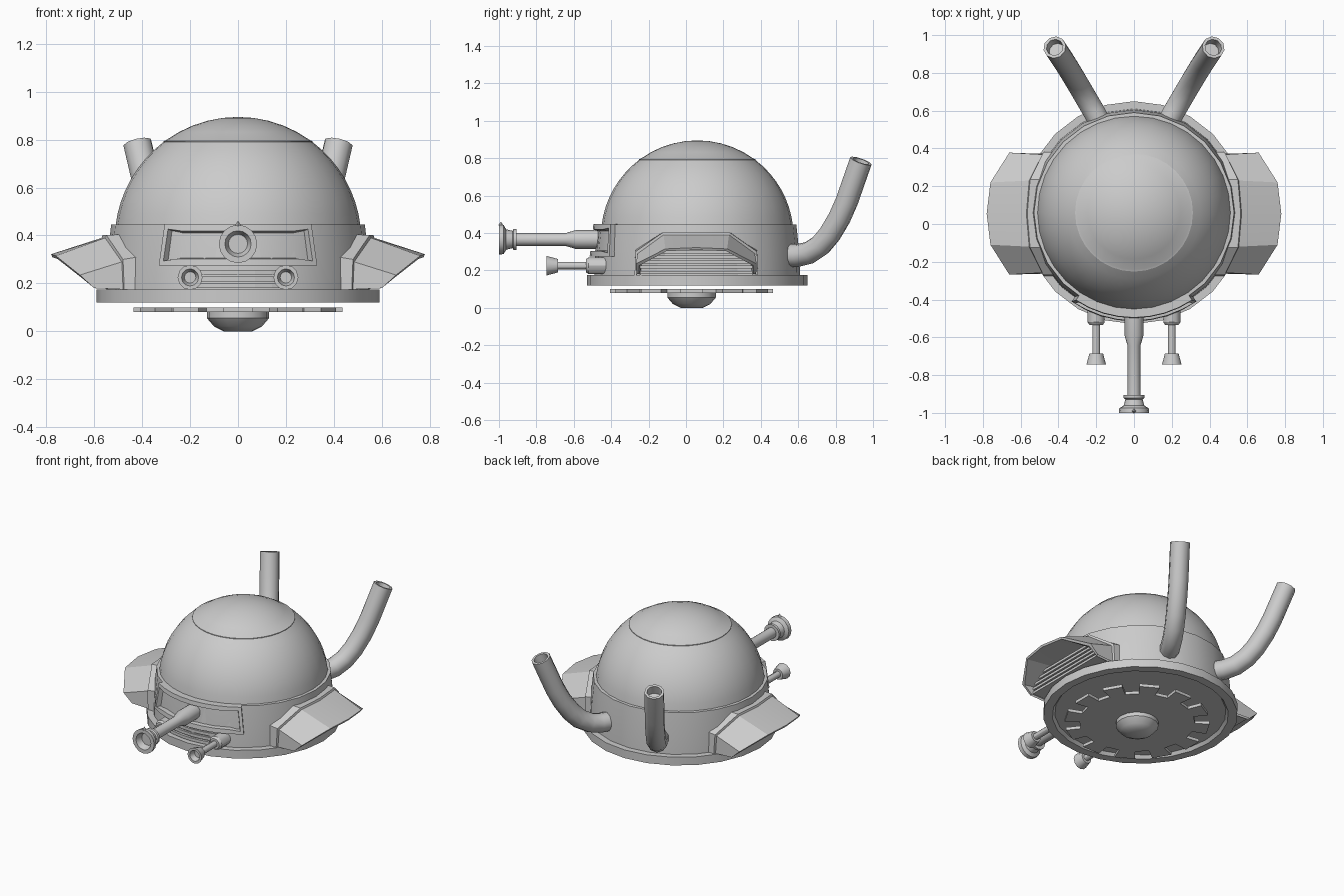
import bpy, bmesh, math
from mathutils import Matrix, Vector

if "Cube" in bpy.data.objects:
    bpy.data.objects.remove(bpy.data.objects["Cube"])

YC = 0.06  # centre of the dome in y


def finish(name, bm, angle=30, mirror=False):
    bmesh.ops.remove_doubles(bm, verts=bm.verts, dist=1e-5)
    bmesh.ops.recalc_face_normals(bm, faces=bm.faces)
    me = bpy.data.meshes.new(name)
    bm.to_mesh(me)
    bm.free()
    ob = bpy.data.objects.new(name, me)
    bpy.context.collection.objects.link(ob)
    bpy.ops.object.select_all(action='DESELECT')
    bpy.context.view_layer.objects.active = ob
    ob.select_set(True)
    bpy.ops.object.shade_smooth_by_angle(angle=math.radians(angle))
    if mirror:
        m = ob.modifiers.new("mirror", 'MIRROR')
        m.use_axis[0] = True
    return ob


def skin(bm, rings, closed=True):
    """Join rows of points with quads."""
    rows = [[bm.verts.new(p) for p in r] for r in rings]
    n = len(rows[0])
    for a, b in zip(rows, rows[1:]):
        for i in range(n if closed else n - 1):
            j = (i + 1) % n
            bm.faces.new((a[i], a[j], b[j], b[i]))
    return rows


def lathe(name, profile, segs, mat, angle=30, mirror=False):
    bm = bmesh.new()
    rings = []
    for r, z in profile:
        r = max(r, 1e-4)
        rings.append([mat @ Vector((r * math.sin(2 * math.pi * i / segs),
                                    r * math.cos(2 * math.pi * i / segs), z)) for i in range(segs)])
    rows = skin(bm, rings)
    for row, (r, z) in ((rows[0], profile[0]), (rows[-1], profile[-1])):
        if r == 0:
            bmesh.ops.pointmerge(bm, verts=row, merge_co=mat @ Vector((0, 0, z)))
    return finish(name, bm, angle, mirror)


def box(bm, x0, x1, y0, y1, z0, z1):
    m = Matrix.Translation(((x0 + x1) / 2, (y0 + y1) / 2, (z0 + z1) / 2)) \
        @ Matrix.Diagonal((x1 - x0, y1 - y0, z1 - z0, 1))
    bmesh.ops.create_cube(bm, size=1, matrix=m)


centre = Matrix.Translation((0, YC, 0))

# Base ring with recessed underside, and the wall band above it
lathe("base_ring", [(0, .14), (.52, .14), (.535, .12), (.59, .12), (.59, .175), (.53, .175)], 24, centre, 20)
lathe("wall_band", [(.55, .17), (.545, .3), (.53, .445), (.50, .447)], 24, centre)

# Dome and its top hatch: one sphere of radius 0.515 split by a groove
R, ZS = .515, .38
a0, a1 = math.asin(.06 / R), math.asin(.41 / R)
dome = [(R * math.cos(a0 + (a1 - a0) * i / 8), ZS + R * math.sin(a0 + (a1 - a0) * i / 8)) for i in range(9)]
lathe("dome", dome + [(.295, .788)], 32, centre)
cap = [(.295, .785), (.312, .787), (.312, .794)]
a2 = math.asin(.418 / R)
cap += [(R * math.cos(a2 + (math.pi / 2 - a2) * i / 5), ZS + R * math.sin(a2 + (math.pi / 2 - a2) * i / 5)) for i in range(5)]
lathe("dome_hatch", cap + [(0, ZS + R)], 32, centre)

# Toothed disc and hub underneath
bm = bmesh.new()
pts = []
for i in range(12):
    for f, r in ((-.27, .35), (-.27, .44), (.27, .44), (.27, .35)):
        t = 2 * math.pi * (i + f) / 12
        pts.append((r * math.cos(t), .03 + r * math.sin(t)))
rows = skin(bm, [[(x, y, z) for x, y in pts] for z in (.08, .1)])
for row in rows:
    bm.faces.new(row)
finish("toothed_disc", bm, 15)
lathe("bottom_hub", [(0, 0), (.06, .0), (.1, .02), (.13, .055), (.13, .08), (0, .08)], 16,
      Matrix.Translation((0, .03, 0)), 40)


# Curved plates on the front wall: flat in (x, z), wrapped round the body
def wrap(bm, radius):
    for v in bm.verts:
        t = v.co.x / radius
        r = radius - v.co.y
        v.co = Vector((r * math.sin(t), YC - r * math.cos(t), v.co.z))


bm = bmesh.new()
front = []
bottom = [bm.verts.new((-.34 + .085 * i, -.02, .275)) for i in range(9)]
top = [bm.verts.new((-.325 + .08125 * i, 0, .447)) for i in range(9)]
for i in range(8):
    front.append(bm.faces.new((bottom[i], bottom[i + 1], top[i + 1], top[i])))
ext = bmesh.ops.extrude_face_region(bm, geom=front, use_keep_orig=True)
for v in (g for g in ext['geom'] if isinstance(g, bmesh.types.BMVert)):
    v.co.y = .07
bmesh.ops.recalc_face_normals(bm, faces=bm.faces)
bmesh.ops.inset_region(bm, faces=front, thickness=.028)
bmesh.ops.inset_region(bm, faces=front, thickness=.006, depth=-.03)
wrap(bm, .555)
finish("visor_panel", bm)

# Stepped trim below the visor
bm = bmesh.new()
for z in (.18, .208, .236):
    for i in range(6):
        box(bm, -.21 + .07 * i, -.14 + .07 * i, -.012 + (z - .18) * .15, .05, z, z + .02)
wrap(bm, .55)
finish("front_trim", bm)


# Guns: lathed along -y
def gun_matrix(x, z):
    return Matrix.Translation((x, 0, z)) @ Matrix.Rotation(math.pi / 2, 4, 'X')


lathe("main_gun", [(0, .42), (.05, .42), (.05, .59), (.034, .645), (.034, .905), (.055, .905), (.055, .922),
                   (.046, .928), (.055, .962), (.078, .975), (.08, 1.0), (.055, 1.0), (.04, .96), (0, .96)],
      16, gun_matrix(0, .365))
bm = bmesh.new()
bmesh.ops.create_cone(bm, segments=4, radius1=.014, radius2=.001, depth=.02, cap_ends=True,
                      matrix=Matrix.Translation((0, -.99, .45)))
finish("gun_sight", bm)
lathe("small_gun", [(0, .42), (.045, .42), (.045, .52), (.035, .535), (.021, .535), (.021, .685),
                    (.036, .685), (.052, .745), (.036, .745), (.024, .71), (0, .71)],
      12, gun_matrix(.2, .225), mirror=True)

# Exhaust pipes: ring swept along a bent path, hollow at the end
path = [Vector(p) for p in ((.16, .50, .28), (.215, .60, .28), (.25, .66, .295), (.285, .72, .335), (.315, .77, .395),
                            (.345, .82, .48), (.37, .86, .57), (.42, .935, .785))]
side = Vector((.87, -.5, 0)).normalized()
bm = bmesh.new()
rings = []


def pipe_ring(p, d, r):
    s = (side - d * side.dot(d)).normalized()
    u = d.cross(s)
    return [p + r * (math.cos(2 * math.pi * (k + .5) / 10) * s + math.sin(2 * math.pi * (k + .5) / 10) * u)
            for k in range(10)]


for i, p in enumerate(path):
    d = (path[min(i + 1, len(path) - 1)] - path[max(i - 1, 0)]).normalized()
    rings.append(pipe_ring(p, d, .061))
rings.append(pipe_ring(path[-1], d, .045))
rings.append(pipe_ring(path[-1] - d * .06, d, .043))
rows = skin(bm, rings)
bm.faces.new(rows[-1])
finish("exhaust_pipe", bm, 40, mirror=True)

# Side vent hoods: half arches (x, y offset, z) skinned from the wall to the rim and back in
arches = [
    [(.42, .33, .175), (.42, .325, .31), (.46, .18, .405), (.46, 0, .405)],
    [(.475, .33, .175), (.48, .325, .30), (.55, .18, .402), (.565, 0, .402)],
    [(.48, .318, .175), (.485, .313, .29), (.555, .175, .39), (.57, 0, .39)],
    [(.60, .32, .18), (.66, .323, .235), (.76, .165, .315), (.78, 0, .322)],
    [(.60, .305, .18), (.655, .305, .225), (.755, .16, .303), (.775, 0, .309)],
    [(.50, .30, .175), (.50, .29, .245), (.53, .16, .33), (.54, 0, .33)],
]
bm = bmesh.new()
rings = [[(x, .055 - y, z) for x, y, z in a] + [(x, .055 + y, z) for x, y, z in a[-2::-1]] for a in arches]
rows = skin(bm, rings, closed=False)
back = rows[-1]
for i in range(3):
    if i < 2:
        bm.faces.new((back[i], back[i + 1], back[5 - i], back[6 - i]))
    else:
        bm.faces.new((back[2], back[3], back[4]))
finish("vent_hood", bm, 25, mirror=True)

# Louvre slats inside the hoods
bm = bmesh.new()
for i in range(5):
    z = .182 + .027 * i
    w = .30 if z < .225 else .30 - (z - .225) * 1.5
    box(bm, .47, .595, .055 - w, .055 + w, z, z + .016)
finish("vent_slats", bm, mirror=True)
